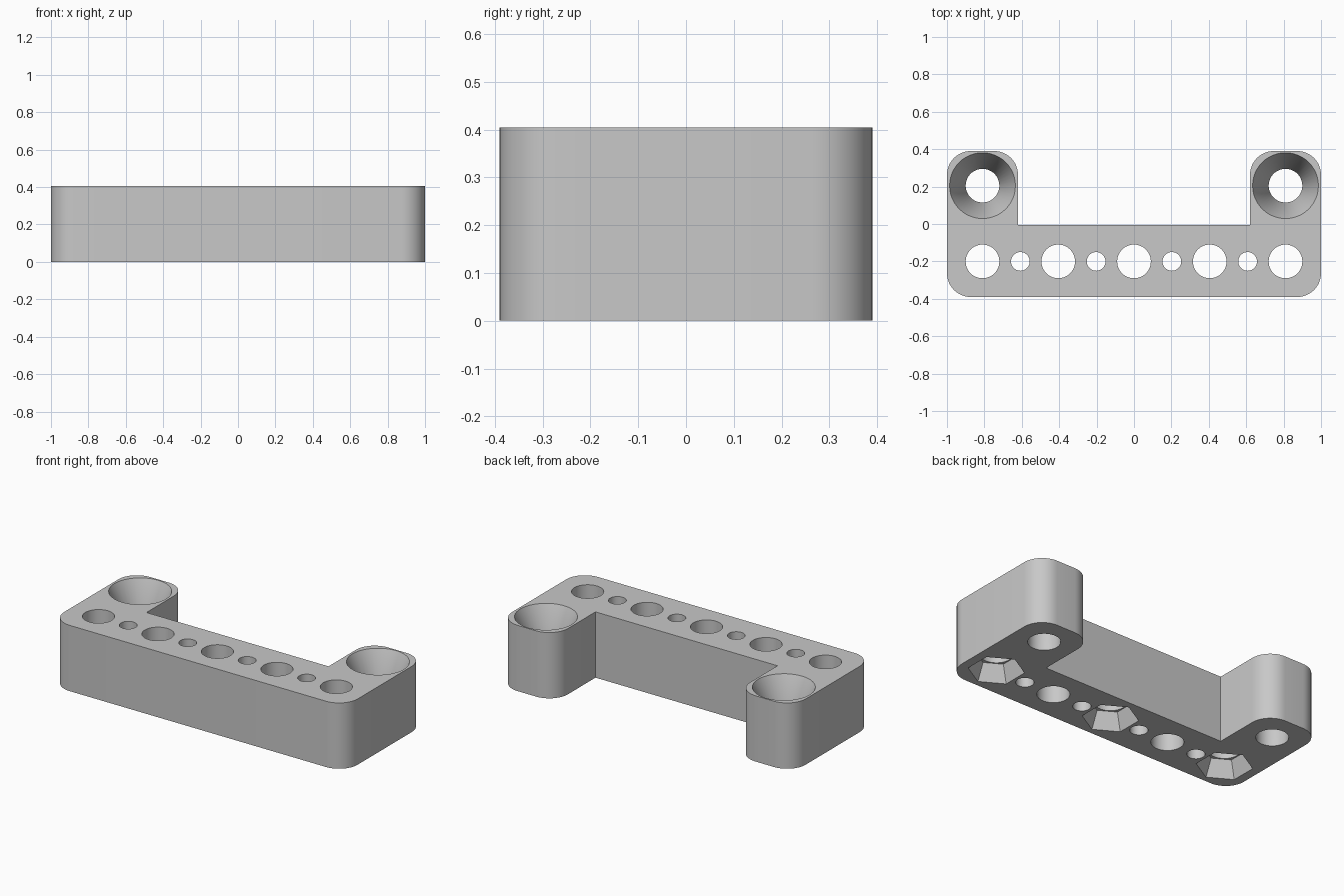
import bpy, bmesh
from math import pi, cos, sin, radians

cube = bpy.data.objects.get("Cube")
if cube:
    bpy.data.objects.remove(cube, do_unlink=True)

HEIGHT, HALF_X, HALF_Y = 0.405, 1.0, 0.39
ARM_INNER, BAR_BACK, CORNER = 0.62, -0.005, 0.127
ROW_Y, ARM_Y, PITCH = -0.2, 0.205, 0.405
BIG, SMALL, SINK, NUT, NUT_TOP = 0.09, 0.05, 0.176, 0.156, 0.112
LOW, HIGH = -0.05, HEIGHT + 0.05

grey = bpy.data.materials.new("plain grey")
grey.use_nodes = True
grey.diffuse_color = (0.58, 0.58, 0.58, 1)
grey.node_tree.nodes["Principled BSDF"].inputs["Base Color"].default_value = grey.diffuse_color


def make_object(name, bm):
    bmesh.ops.recalc_face_normals(bm, faces=bm.faces)
    mesh = bpy.data.meshes.new(name)
    bm.to_mesh(mesh)
    bm.free()
    mesh.materials.append(grey)
    obj = bpy.data.objects.new(name, mesh)
    bpy.context.collection.objects.link(obj)
    return obj


def arc(cx, cy, start, steps=12):
    """Quarter-circle corner, counter-clockwise from the start angle."""
    return [(cx + CORNER * cos(start + pi / 2 * i / steps),
             cy + CORNER * sin(start + pi / 2 * i / steps)) for i in range(steps + 1)]


def add_bore(bm, x, y, rings, sides=48, turn=0.0):
    """Closed solid of stacked rings, each given as (radius, height)."""
    loops = [[bm.verts.new((x + r * cos(turn + 2 * pi * i / sides),
                            y + r * sin(turn + 2 * pi * i / sides), z))
              for i in range(sides)] for r, z in rings]
    for a, b in zip(loops, loops[1:]):
        for i in range(sides):
            j = (i + 1) % sides
            bm.faces.new((a[i], a[j], b[j], b[i]))
    bm.faces.new(loops[0][::-1])
    bm.faces.new(loops[-1])


def cut(target, cutter):
    """Subtract the cutter, bake the result and discard the cutter."""
    cutter.hide_render = True
    mod = target.modifiers.new("cut", 'BOOLEAN')
    mod.operation, mod.solver, mod.object = 'DIFFERENCE', 'EXACT', cutter
    graph = bpy.context.evaluated_depsgraph_get()
    baked = bpy.data.meshes.new_from_object(target.evaluated_get(graph))
    target.modifiers.clear()
    target.data = baked
    bpy.data.objects.remove(cutter, do_unlink=True)


# U-shaped bracket: right half of the outline, mirrored to the left
half = (arc(HALF_X - CORNER, CORNER - HALF_Y, -pi / 2)
        + arc(HALF_X - CORNER, HALF_Y - CORNER, 0)
        + arc(ARM_INNER + CORNER, HALF_Y - CORNER, pi / 2)
        + [(ARM_INNER, BAR_BACK)])
outline = half + [(-x, y) for x, y in reversed(half)]
bm = bmesh.new()
base = bm.faces.new([bm.verts.new((x, y, 0)) for x, y in outline])
top = bmesh.ops.extrude_face_region(bm, geom=[base])
bmesh.ops.translate(bm, vec=(0, 0, HEIGHT),
                    verts=[v for v in top["geom"] if isinstance(v, bmesh.types.BMVert)])
bracket = make_object("bracket", bm)

# Row of alternating large and small holes, and countersunk screw holes
bm = bmesh.new()
for i in range(-4, 5):
    radius = SMALL if i % 2 else BIG
    add_bore(bm, i * PITCH / 2, ROW_Y, [(radius, LOW), (radius, HIGH)])
for side in (-1, 1):
    add_bore(bm, side * 2 * PITCH, ARM_Y,
             [(BIG, LOW), (BIG, HEIGHT - 0.2), (SINK, HEIGHT), (SINK, HIGH)])
cut(bracket, make_object("hole_cutter", bm))

# Tapered hexagonal nut pockets underneath
bm = bmesh.new()
for i in (-2, 0, 2):
    add_bore(bm, i * PITCH, ROW_Y, [(NUT, LOW), (NUT, 0), (NUT_TOP, 0.1)], 6, pi / 6)
cut(bracket, make_object("pocket_cutter", bm))

# Smooth the round walls and keep the edges crisp
bpy.ops.object.select_all(action='DESELECT')
bracket.select_set(True)
bpy.context.view_layer.objects.active = bracket
bpy.ops.object.shade_smooth_by_angle(angle=radians(25))
